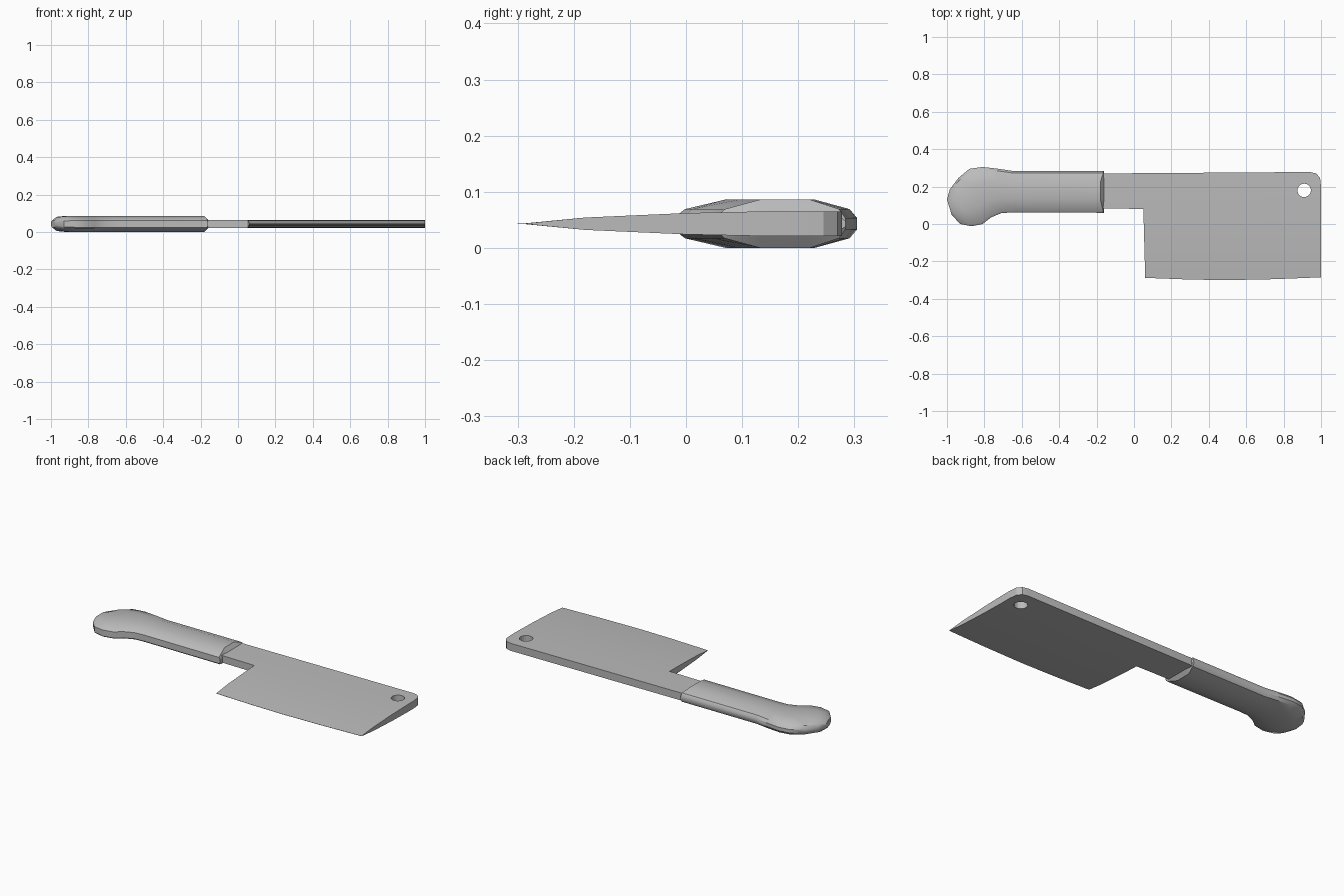
import bpy, bmesh, math
from mathutils import Vector

cube = bpy.data.objects.get("Cube")
if cube:
    bpy.data.objects.remove(cube, do_unlink=True)

MID = 0.043  # height of the flat symmetry plane


def material(name, color):
    mat = bpy.data.materials.new(name)
    mat.use_nodes = True
    mat.diffuse_color = color
    mat.node_tree.nodes["Principled BSDF"].inputs["Base Color"].default_value = color
    return mat


def finish(bm, name, mat, angle):
    bmesh.ops.recalc_face_normals(bm, faces=bm.faces)
    mesh = bpy.data.meshes.new(name)
    bm.to_mesh(mesh)
    bm.free()
    obj = bpy.data.objects.new(name, mesh)
    bpy.context.collection.objects.link(obj)
    mesh.materials.append(mat)
    bpy.ops.object.select_all(action='DESELECT')
    bpy.context.view_layer.objects.active = obj
    obj.select_set(True)
    bpy.ops.object.shade_smooth_by_angle(angle=math.radians(angle))
    return obj


steel = material("grey steel", (0.5, 0.5, 0.5, 1))

# Blade: outline extruded, then thinned towards the cutting edge
outline = [(-0.2, 0.085), (0.05, 0.08), (0.06, -0.288), (0.3, -0.297), (0.5, -0.3),
           (0.75, -0.295), (1, -0.285), (1, 0.2), (0.995, 0.245), (0.975, 0.27),
           (0.94, 0.278), (-0.2, 0.27)]
taper = [(-0.285, 0.0006), (-0.18, 0.011), (0, 0.019), (0.14, 0.022), (0.4, 0.022)]


def half_thickness(y):
    if y <= taper[0][0]:
        return taper[0][1]
    for (y0, h0), (y1, h1) in zip(taper, taper[1:]):
        if y <= y1:
            return h0 + (h1 - h0) * (y - y0) / (y1 - y0)


bm = bmesh.new()
base = bm.faces.new([bm.verts.new((x, y, -1)) for x, y in outline])
top = bmesh.ops.extrude_face_region(bm, geom=[base])["geom"]
bmesh.ops.translate(bm, vec=(0, 0, 2), verts=[v for v in top if isinstance(v, bmesh.types.BMVert)])
for y, _ in taper[1:4]:
    bmesh.ops.bisect_plane(bm, geom=bm.verts[:] + bm.edges[:] + bm.faces[:],
                           plane_co=(0, y, 0), plane_no=(0, 1, 0))
for v in bm.verts:
    v.co.z = MID + math.copysign(half_thickness(v.co.y), v.co.z)
blade = finish(bm, "blade", steel, 20)

# Hanging hole through the blade corner
bpy.ops.mesh.primitive_cylinder_add(vertices=20, radius=0.036, depth=0.3, location=(0.91, 0.18, MID))
cutter = bpy.context.object
cutter.name = "hole_cutter"
cutter.hide_render = True
cutter.hide_set(True)
cut = blade.modifiers.new("hanging hole", 'BOOLEAN')
cut.operation = 'DIFFERENCE'
cut.solver = 'EXACT'
cut.object = cutter

# Handle: a faceted section lofted between paired lower and upper outline points
stations = [((-0.16, 0.06), (-0.16, 0.284), 0.5), ((-0.16, 0.06), (-0.16, 0.284), 1),
            ((-0.65, 0.062), (-0.65, 0.284), 1), ((-0.71, 0.058), (-0.73, 0.296), 1),
            ((-0.765, 0.035), (-0.81, 0.305), 1), ((-0.81, 0), (-0.88, 0.295), 1),
            ((-0.87, -0.012), (-0.94, 0.245), 1), ((-0.93, 0), (-0.985, 0.185), 0.88),
            ((-0.975, 0.05), (-1, 0.13), 0.45)]
half = [(0, 0.018), (0.04, 0.026), (0.32, 0.043), (0.72, 0.043), (0.95, 0.026), (1, 0.01)]
section = half + [(t, -h) for t, h in reversed(half)]

bm = bmesh.new()
rings = []
for i, (low, high, scale) in enumerate(stations):
    ring = []
    for t, h in section:
        p = Vector((*low, MID)).lerp(Vector((*high, MID)), t)
        p.z += h * scale
        if i == 1:  # sloped front shoulder
            p.x -= 0.005 + max(0, abs(h) - 0.026) * 0.9
        ring.append(bm.verts.new(p))
    rings.append(ring)
for a, b in zip(rings, rings[1:]):
    for k in range(len(a)):
        n = (k + 1) % len(a)
        bm.faces.new((a[k], a[n], b[n], b[k]))
bm.faces.new(rings[0])
bm.faces.new(rings[-1])
finish(bm, "handle", steel, 35)
